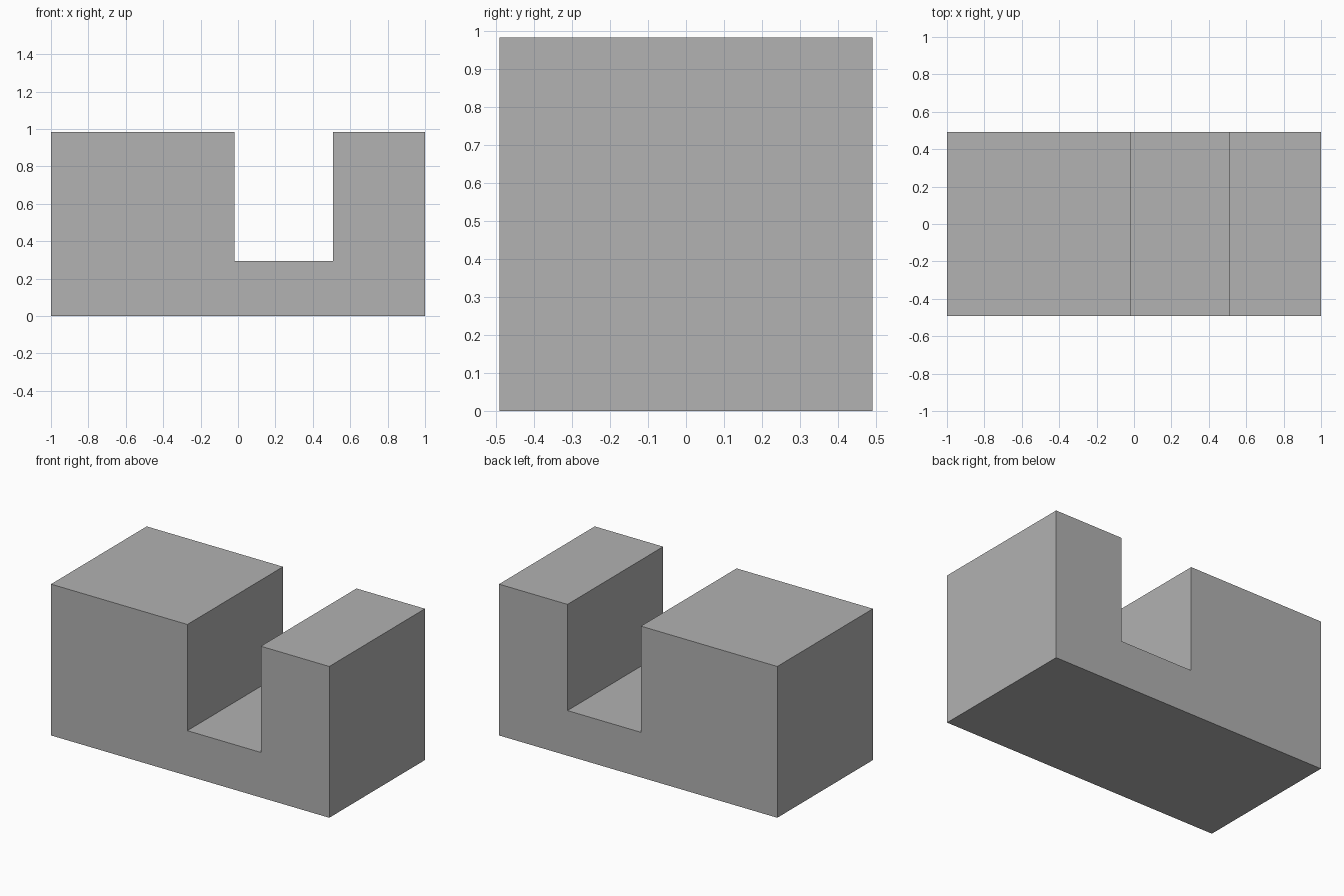
import bpy
import bmesh

# Remove the default cube
default = bpy.data.objects.get("Cube")
if default:
    bpy.data.objects.remove(default, do_unlink=True)

# Plain grey material
GREY = (0.445, 0.445, 0.445, 1)
grey = bpy.data.materials.new("plain grey")
grey.use_nodes = True
grey.diffuse_color = GREY
grey.node_tree.nodes["Principled BSDF"].inputs["Base Color"].default_value = GREY

# Block dimensions
HALF_DEPTH, HEIGHT = 0.491, 0.983
SLOT_LEFT, SLOT_RIGHT, SLOT_FLOOR = -0.02, 0.508, 0.293

# Side profile: a block with a square slot cut down from the top
profile = [
    (-1, 0), (1, 0), (1, HEIGHT),
    (SLOT_RIGHT, HEIGHT), (SLOT_RIGHT, SLOT_FLOOR),
    (SLOT_LEFT, SLOT_FLOOR), (SLOT_LEFT, HEIGHT), (-1, HEIGHT),
]

# Extrude the profile from front to back
bm = bmesh.new()
front = bm.faces.new([bm.verts.new((x, -HALF_DEPTH, z)) for x, z in profile])
extruded = bmesh.ops.extrude_face_region(bm, geom=[front], use_keep_orig=True)
back_verts = [v for v in extruded["geom"] if isinstance(v, bmesh.types.BMVert)]
bmesh.ops.translate(bm, verts=back_verts, vec=(0, 2 * HALF_DEPTH, 0))
bmesh.ops.recalc_face_normals(bm, faces=bm.faces)

mesh = bpy.data.meshes.new("slotted_block")
bm.to_mesh(mesh)
bm.free()
mesh.materials.append(grey)
block = bpy.data.objects.new("slotted_block", mesh)
bpy.context.collection.objects.link(block)
